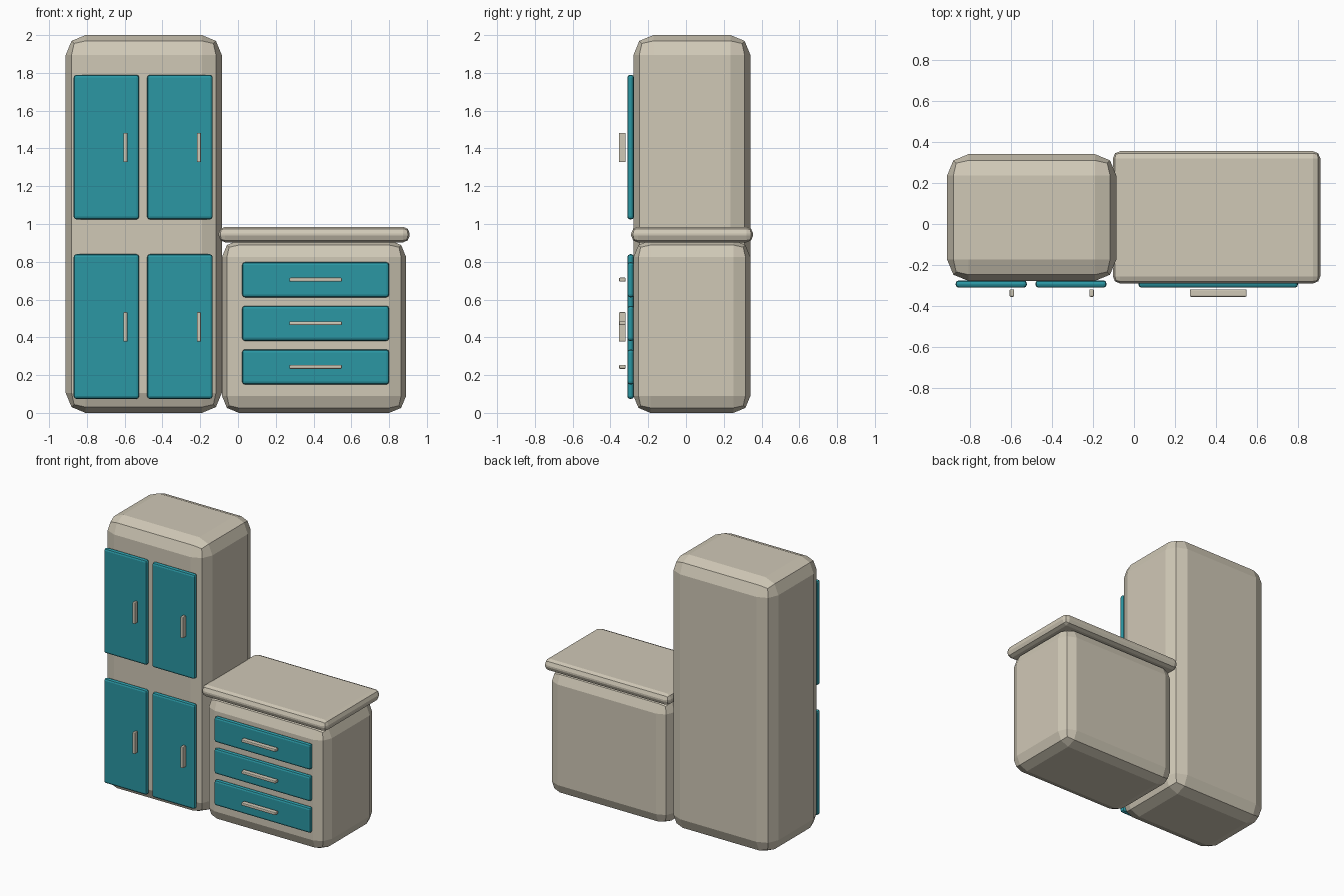
import bpy, bmesh

if "Cube" in bpy.data.objects:
    bpy.data.objects.remove(bpy.data.objects["Cube"])


def material(name, rgb):
    m = bpy.data.materials.new(name)
    m.diffuse_color = (*rgb, 1)
    m.use_nodes = True
    m.node_tree.nodes["Principled BSDF"].inputs["Base Color"].default_value = m.diffuse_color
    return m


CREAM = material("cream", (0.63, 0.58, 0.47))
TEAL = material("teal", (0.024, 0.31, 0.37))


def box(name, lo, hi, bevel, mat):
    """Bevelled box between two corners."""
    bm = bmesh.new()
    bmesh.ops.create_cube(bm, size=1)
    for v in bm.verts:
        v.co = [(a + b) / 2 + c * (b - a) for a, b, c in zip(lo, hi, v.co)]
    me = bpy.data.meshes.new(name)
    bm.to_mesh(me)
    bm.free()
    me.materials.append(mat)
    ob = bpy.data.objects.new(name, me)
    bpy.context.collection.objects.link(ob)
    mod = ob.modifiers.new("bevel", 'BEVEL')
    mod.width = bevel
    mod.segments = 2
    return ob


# Cabinet bodies and worktop
box("tall_cabinet", (-0.912, -0.278, 0), (-0.086, 0.341, 2.0), 0.105, CREAM)
box("low_cabinet", (-0.085, -0.278, 0), (0.89, 0.341, 0.915), 0.09, CREAM)
box("worktop", (-0.103, -0.29, 0.903), (0.909, 0.355, 0.985), 0.035, CREAM)

# Four cupboard doors, each with an upright handle
for row, z in (("lower", 0.074), ("upper", 1.024)):
    for side, x in (("left", -0.87), ("right", -0.481)):
        box(f"{row}_{side}_door", (x, -0.311, z), (x + 0.347, -0.275, z + 0.766), 0.015, TEAL)
        hx = x + 0.263
        box(f"{row}_{side}_door_handle", (hx, -0.355, z + 0.303),
            (hx + 0.022, -0.319, z + 0.459), 0.005, CREAM)

# Three drawers, each with a level handle
for i in range(3):
    z = 0.15 + 0.231 * i
    box(f"drawer_{i + 1}", (0.022, -0.311, z), (0.8, -0.275, z + 0.186), 0.015, TEAL)
    box(f"drawer_{i + 1}_handle", (0.272, -0.355, z + 0.083),
        (0.55, -0.319, z + 0.104), 0.006, CREAM)
